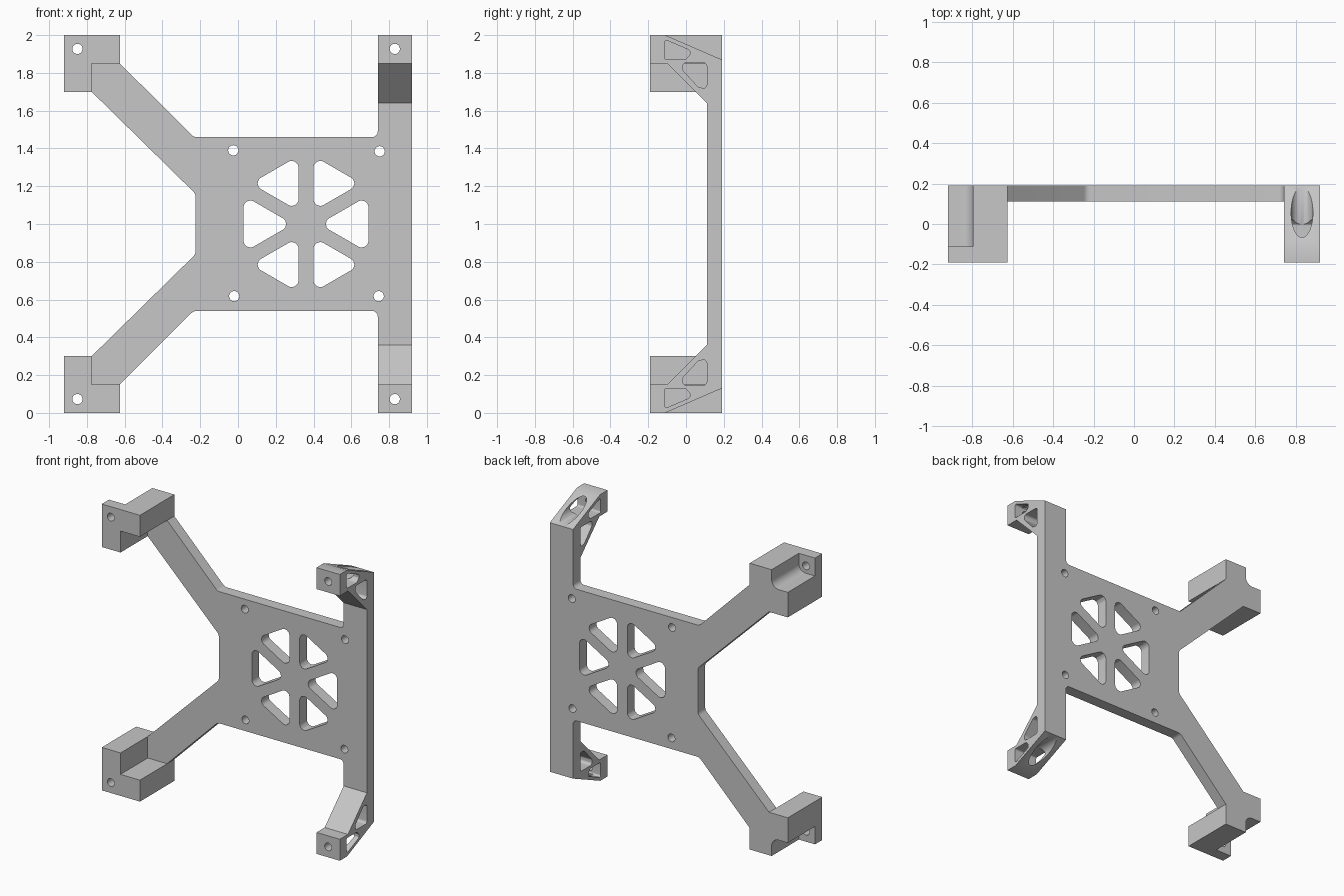
import bpy, bmesh, math
from mathutils import Vector

if "Cube" in bpy.data.objects:
    bpy.data.objects.remove(bpy.data.objects["Cube"])

grey = bpy.data.materials.new("light grey")
grey.diffuse_color = (0.57, 0.57, 0.57, 1)
grey.use_nodes = True
grey.node_tree.nodes["Principled BSDF"].inputs["Base Color"].default_value = grey.diffuse_color


def rounded(points, radius=0.0, steps=6):
    """Outline with rounded corners; a third value in a point is its own radius."""
    out = []
    n = len(points)
    for i, p in enumerate(points):
        r = p[2] if len(p) > 2 else radius
        c = Vector((p[0], p[1]))
        if r == 0:
            out.append(c)
            continue
        prev, nxt = points[i - 1], points[(i + 1) % n]
        a = (Vector((prev[0], prev[1])) - c).normalized()
        b = (Vector((nxt[0], nxt[1])) - c).normalized()
        half = a.angle(b) / 2
        centre = c + (a + b).normalized() * r / math.sin(half)
        start = c + a * r / math.tan(half) - centre
        end = c + b * r / math.tan(half) - centre
        for k in range(steps + 1):
            d = start.lerp(end, k / steps)
            out.append(centre + d.normalized() * r)
    return out


def circle(x, z, r, n=32):
    return [Vector((x + r * math.cos(2 * math.pi * k / n),
                    z + r * math.sin(2 * math.pi * k / n))) for k in range(n)]


def flip(points):
    """Mirror an outline top to bottom about z = 1."""
    return [(p[0], 2 - p[1], *p[2:]) for p in reversed(points)]


def prisms(name, outlines, axis, lo, hi):
    """One object holding an extruded prism for each outline."""
    bm = bmesh.new()
    for pts in outlines:
        rings = []
        for d in (lo, hi):
            rings.append([bm.verts.new((p[0], d, p[1]) if axis == "y" else (d, p[0], p[1]))
                          for p in pts])
        bm.faces.new(rings[0])
        bm.faces.new(rings[1][::-1])
        for i in range(len(pts)):
            j = (i + 1) % len(pts)
            bm.faces.new((rings[0][i], rings[1][i], rings[1][j], rings[0][j]))
    bmesh.ops.recalc_face_normals(bm, faces=bm.faces)
    mesh = bpy.data.meshes.new(name)
    bm.to_mesh(mesh)
    bm.free()
    mesh.materials.append(grey)
    ob = bpy.data.objects.new(name, mesh)
    bpy.context.collection.objects.link(ob)
    return ob


def combine(target, other, operation):
    mod = target.modifiers.new("combine", "BOOLEAN")
    mod.operation = operation
    mod.solver = "EXACT"
    mod.object = other
    bpy.context.view_layer.objects.active = target
    bpy.ops.object.modifier_apply(modifier=mod.name)
    bpy.data.objects.remove(other)


# Centre plate with two diagonal arms
half = [(0.83, 1.6), (0.74, 1.6), (0.74, 1.46, 0.03), (-0.235, 1.46, 0.04),
        (-0.70, 1.925), (-0.85, 1.775), (-0.775, 1.70), (-0.225, 1.16, 0.04)]
frame = prisms("mounting_frame", [rounded(half + flip(half))], "y", 0.11, 0.19)

# Upright rail with forward-reaching ends
half = [(0.19, 1.87), (-0.11, 2.0), (-0.19, 2.0), (-0.19, 1.85), (-0.10, 1.85), (0.11, 1.64)]
rail = prisms("rail", [half + flip(half)], "x", 0.74, 0.92)
combine(frame, rail, "UNION")

# L-shaped corner feet
foot = [(-0.92, 1.70), (-0.775, 1.70), (-0.775, 1.85), (-0.625, 1.85), (-0.625, 2.0), (-0.92, 2.0)]
combine(frame, prisms("feet", [foot, flip(foot)], "y", -0.19, 0.19), "UNION")

# Rear corner pockets of the feet
pocket = [(-1.0, 1.875), (-0.795, 1.875, 0.054), (-0.795, 2.1), (-1.0, 2.1)]
combine(frame, prisms("foot_pockets", [rounded(pocket), rounded(flip(pocket))],
                      "y", -0.11, 0.4), "DIFFERENCE")

# Lightening holes through the rail ends
front_hole = [(-0.115, 1.872), (-0.115, 1.978), (0.02, 1.92), (0.02, 1.895), (-0.003, 1.872)]
back_hole = [(-0.018, 1.853), (-0.018, 1.815), (0.065, 1.725), (0.11, 1.715), (0.11, 1.853)]
holes = [rounded(f(h), 0.012 if h is front_hole else 0.018)
         for h in (front_hole, back_hole) for f in (list, flip)]
combine(frame, prisms("rail_holes", holes, "x", 0.6, 1.1), "DIFFERENCE")

# Screw access bores behind the rail ends
combine(frame, prisms("access_bores", [circle(0.83, z, 0.054) for z in (0.073, 1.927)],
                      "y", -0.11, 0.4), "DIFFERENCE")

# Triangular truss openings, mirrored around the plate centre
side = [(0.43, 1.0), (0.69, 1.15), (0.69, 0.85)]
upper = [(0.40, 1.36), (0.40, 1.07), (0.651, 1.215)]
left = lambda pts: [(0.72 - p[0], p[1]) for p in pts]
truss = [side, left(side), upper, left(upper), flip(upper), flip(left(upper))]

# Plate and foot screw holes
screws = [(-0.025, 1.39), (0.75, 1.385), (-0.02, 0.618), (0.745, 0.618)]
screws += [(x, z) for x in (-0.85, 0.83) for z in (0.073, 1.927)]
combine(frame, prisms("through_holes",
                      [rounded(t, 0.035) for t in truss] + [circle(x, z, 0.027) for x, z in screws],
                      "y", -0.4, 0.4), "DIFFERENCE")

# Smooth curved walls, sharp edges
bpy.ops.object.select_all(action="DESELECT")
frame.select_set(True)
bpy.context.view_layer.objects.active = frame
bpy.ops.object.shade_smooth_by_angle(angle=math.radians(30))
